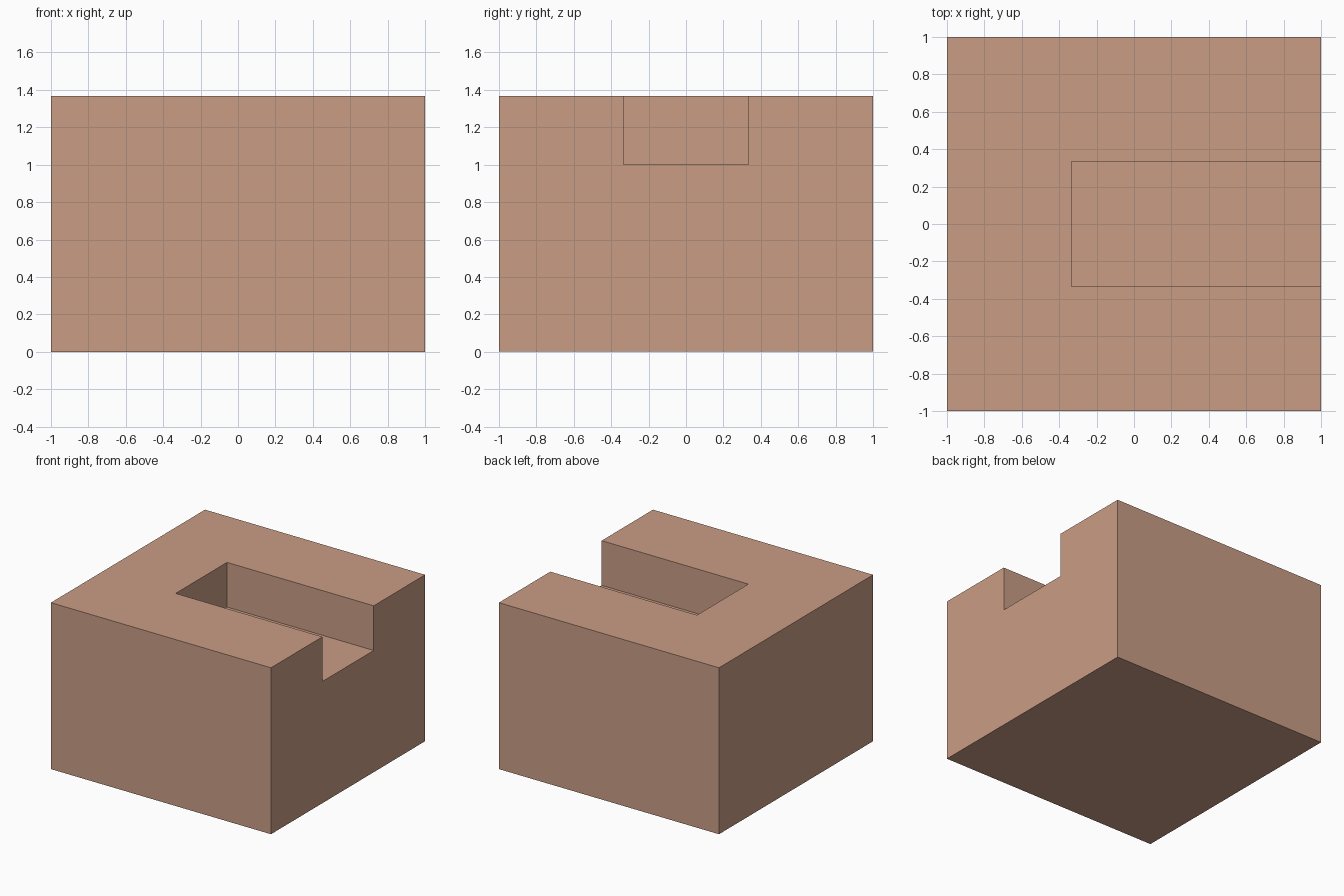
import bpy

cube = bpy.data.objects.get("Cube")
if cube:
    bpy.data.objects.remove(cube, do_unlink=True)

HEIGHT = 1.367
SLOT_FLOOR = 1.0
SLOT_HALF = 1 / 3
OVERSHOOT = 0.2

clay = bpy.data.materials.new("clay_tan")
clay.use_nodes = True
color = (0.59, 0.34, 0.235, 1)
clay.diffuse_color = color
bsdf = next(n for n in clay.node_tree.nodes if n.type == "BSDF_PRINCIPLED")
bsdf.inputs["Base Color"].default_value = color


def box(name, low, high):
    """Box spanning two opposite corners."""
    center = [(a + b) / 2 for a, b in zip(low, high)]
    bpy.ops.mesh.primitive_cube_add(size=1, location=center)
    obj = bpy.context.object
    obj.name = name
    obj.scale = [b - a for a, b in zip(low, high)]
    bpy.ops.object.transform_apply(location=True, rotation=False, scale=True)
    obj.data.materials.append(clay)
    return obj


# Solid block
block = box("slotted_block", (-1, -1, 0), (1, 1, HEIGHT))

# Slot open at the top and on the left side
cutter = box("slot_cutter", (-SLOT_HALF, -SLOT_HALF, SLOT_FLOOR),
             (1 + OVERSHOOT, SLOT_HALF, HEIGHT + OVERSHOOT))
cutter.hide_render = True

slot = block.modifiers.new("slot", "BOOLEAN")
slot.operation = "DIFFERENCE"
slot.solver = "EXACT"
slot.object = cutter
bpy.context.view_layer.objects.active = block
bpy.ops.object.modifier_apply(modifier=slot.name)
bpy.data.objects.remove(cutter, do_unlink=True)
